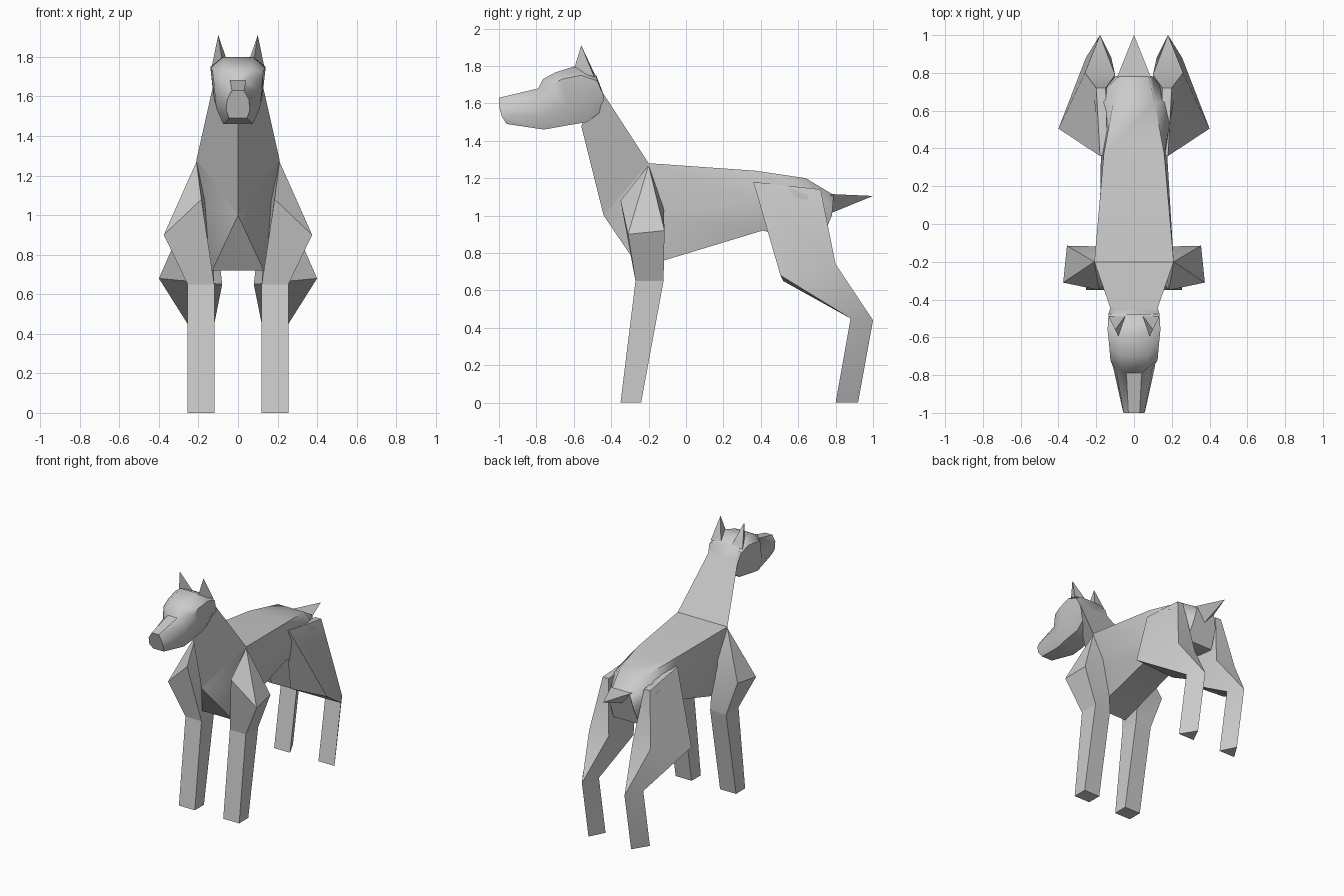
import bpy, bmesh, math

grey = bpy.data.materials.new("plain grey")
grey.diffuse_color = (0.6, 0.6, 0.6, 1)


def loft(name, rings, angle=30):
    """Skin a list of rings; a ring of one point makes a tip."""
    bm = bmesh.new()
    loops = [[bm.verts.new(p) for p in ring] for ring in rings]
    for a, b in zip(loops, loops[1:]):
        n = max(len(a), len(b))
        for i in range(n):
            j = (i + 1) % n
            if len(a) == 1:
                bm.faces.new((a[0], b[j], b[i]))
            elif len(b) == 1:
                bm.faces.new((a[i], a[j], b[0]))
            else:
                bm.faces.new((a[i], a[j], b[j], b[i]))
    for cap in (loops[0], loops[-1]):
        if len(cap) > 2:
            bm.faces.new(cap)
    bmesh.ops.remove_doubles(bm, verts=bm.verts, dist=0.0005)
    bmesh.ops.recalc_face_normals(bm, faces=bm.faces)
    me = bpy.data.meshes.new(name)
    bm.to_mesh(me)
    bm.free()
    me.materials.append(grey)
    me.polygons.foreach_set("use_smooth", [True] * len(me.polygons))
    me.set_sharp_from_angle(angle=math.radians(angle))
    ob = bpy.data.objects.new(name, me)
    bpy.context.collection.objects.link(ob)
    return ob


def sym(half):
    """Close a right-hand half ring with its mirror image."""
    return half + [(-x, y, z) for x, y, z in reversed(half) if x > 0]


def pair(name, rings, angle=30):
    """Make a right and a left copy of a part."""
    for side, s in (("right", 1), ("left", -1)):
        loft(f"{name}_{side}", [[(s * x, y, z) for x, y, z in r] for r in rings], angle)


# torso: chest tip, ribs, waist, hips, rump
loft("torso", [
    [(0, -0.44, 1.0)],
    sym([(0.21, -0.2, 1.28), (0.185, -0.21, 1.0), (0.13, -0.25, 0.72)]),
    sym([(0.16, 0.37, 1.24), (0.175, 0.38, 1.08), (0.12, 0.41, 0.92)]),
    sym([(0.11, 0.64, 1.2), (0.21, 0.65, 1.1), (0.13, 0.60, 0.87)]),
    sym([(0.075, 0.79, 1.11), (0.10, 0.78, 1.0), (0.11, 0.72, 0.86)]),
], 50)

# neck
loft("neck", [
    sym([(0.21, -0.2, 1.28), (0, -0.44, 1.0)]),
    sym([(0.12, -0.46, 1.68), (0, -0.56, 1.48)]),
])

# head from nose to back of skull
loft("head", [
    sym([(0.03, -1.0, 1.63), (0.055, -1.0, 1.585), (0.06, -0.985, 1.53), (0.045, -0.96, 1.49)]),
    sym([(0.04, -0.79, 1.68), (0.095, -0.77, 1.63), (0.11, -0.76, 1.54), (0.075, -0.76, 1.46)]),
    sym([(0.07, -0.765, 1.73), (0.125, -0.72, 1.70), (0.115, -0.70, 1.57), (0.08, -0.68, 1.474)]),
    sym([(0.075, -0.70, 1.765), (0.13, -0.66, 1.73), (0.12, -0.64, 1.58), (0.08, -0.62, 1.485)]),
    sym([(0.075, -0.59, 1.80), (0.14, -0.56, 1.75), (0.125, -0.53, 1.61), (0.08, -0.53, 1.50)]),
    sym([(0.08, -0.48, 1.75), (0.135, -0.475, 1.72), (0.12, -0.43, 1.62), (0.09, -0.42, 1.58)]),
], 50)

# ears
pair("ear", [
    [(0.08, -0.6, 1.78), (0.135, -0.49, 1.74), (0.045, -0.485, 1.75)],
    [(0.10, -0.56, 1.91)],
])

# tail
loft("tail", [
    sym([(0.09, 0.775, 1.115), (0, 0.78, 1.015)]),
    [(0, 1.0, 1.105)],
])

# shoulders
elbow = [(0.255, -0.27, 0.65), (0.255, -0.12, 0.65), (0.12, -0.12, 0.65), (0.12, -0.27, 0.65)]
pair("shoulder", [
    elbow,
    [(0.375, -0.31, 0.90), (0.355, -0.115, 0.92), (0.15, -0.12, 1.06), (0.185, -0.35, 1.08)],
    [(0.21, -0.2, 1.27)],
], 45)

# front legs
pair("front_leg", [
    [(0.255, -0.35, 0), (0.255, -0.24, 0), (0.12, -0.24, 0), (0.12, -0.35, 0)],
    elbow,
])

# hind legs: thigh top, knee, hock, foot
pair("hind_leg", [
    [(0.18, 0.36, 1.18), (0.2, 0.72, 1.14), (0.15, 0.72, 1.14), (0.14, 0.37, 1.18)],
    [(0.40, 0.505, 0.68), (0.26, 0.80, 0.74), (0.10, 0.79, 0.74), (0.08, 0.52, 0.65)],
    [(0.255, 0.88, 0.45), (0.18, 1.0, 0.44), (0.18, 1.0, 0.44), (0.12, 0.88, 0.45)],
    [(0.255, 0.80, 0), (0.18, 0.92, 0), (0.18, 0.92, 0), (0.12, 0.80, 0)],
])
